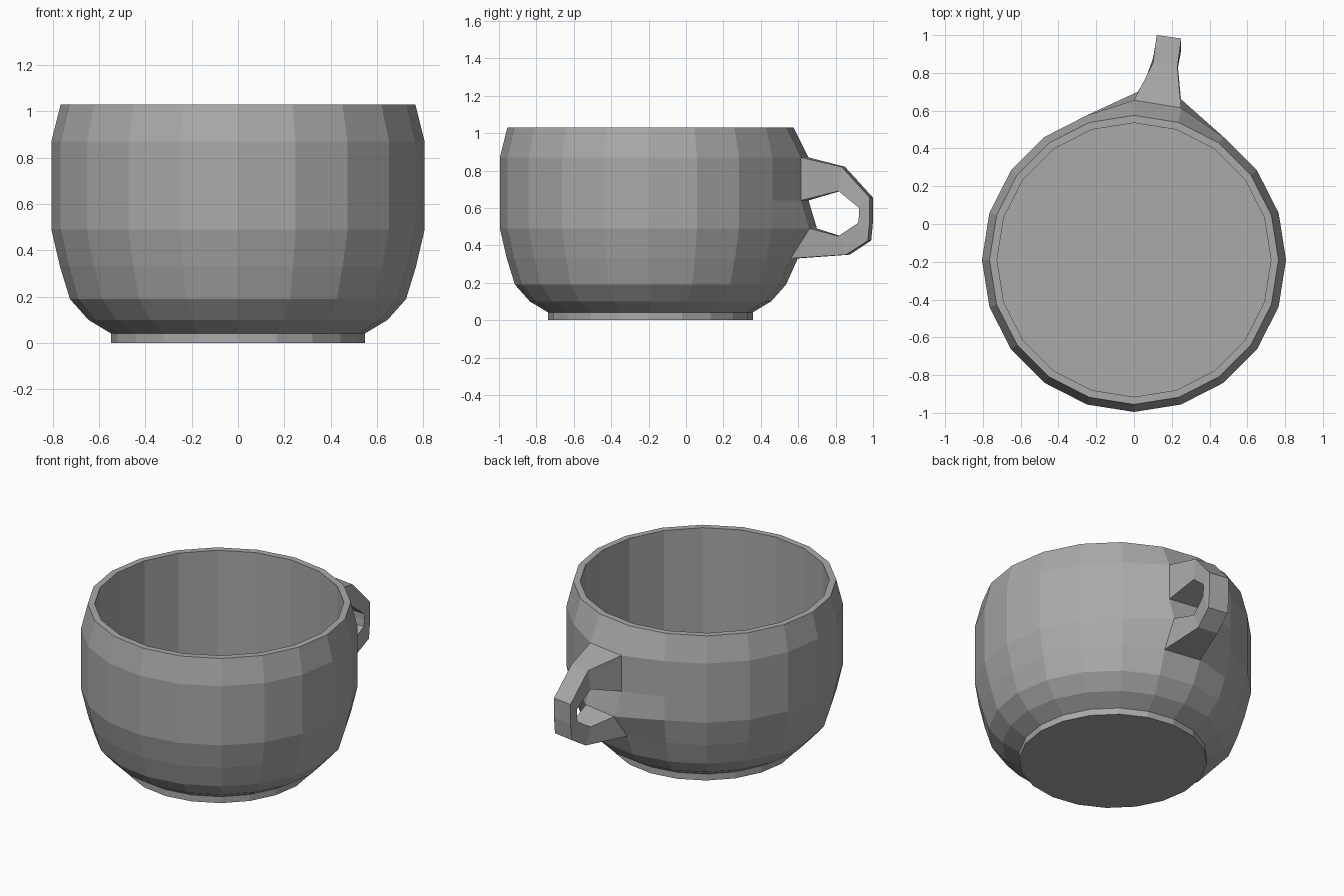
import bpy, bmesh
from math import cos, sin, tau

cube = bpy.data.objects.get("Cube")
if cube:
    bpy.data.objects.remove(cube)

SIDES = 20
CENTRE_Y = -0.19

grey = bpy.data.materials.new("grey_clay")
grey.use_nodes = True
grey.diffuse_color = (0.4, 0.4, 0.4, 1)
grey.node_tree.nodes["Principled BSDF"].inputs["Base Color"].default_value = grey.diffuse_color


def add_ring(bm, radius, z):
    return [bm.verts.new((radius * cos(tau * i / SIDES),
                          CENTRE_Y + radius * sin(tau * i / SIDES), z))
            for i in range(SIDES)]


def bridge(bm, a, b):
    n = len(a)
    return [bm.faces.new((a[i], a[(i + 1) % n], b[(i + 1) % n], b[i])) for i in range(n)]


def finish(bm, name):
    bmesh.ops.recalc_face_normals(bm, faces=bm.faces[:])
    mesh = bpy.data.meshes.new(name)
    bm.to_mesh(mesh)
    bm.free()
    mesh.materials.append(grey)
    obj = bpy.data.objects.new(name, mesh)
    bpy.context.collection.objects.link(obj)


# Cup wall: outside from the base up, over the rim, then straight down inside
profile = [(0.545, 0.04), (0.645, 0.1), (0.725, 0.19), (0.768, 0.33), (0.805, 0.49),
           (0.805, 0.64), (0.805, 0.87), (0.765, 1.03), (0.725, 1.03), (0.725, 0.21)]
LOW, LOW_TOP, HIGH, HIGH_TOP = 3, 4, 5, 6
bm = bmesh.new()
rings = [add_ring(bm, r, z) for r, z in profile]
bands = [bridge(bm, a, b) for a, b in zip(rings, rings[1:])]
bm.faces.new(rings[0])
bm.faces.new(rings[-1])

# Wall is pulled out where the handle grows from it
RIGHT, LEFT = 4, 5
for level, pull in ((LOW, 0.02), (LOW_TOP, 0.085), (HIGH, 0.04), (HIGH_TOP, 0.04)):
    for column in (RIGHT, LEFT):
        rings[level][column].co.y += pull
rings[LOW_TOP][LEFT].co.x += 0.02

# Handle: four-sided sections swept from the upper opening to the lower one
bmesh.ops.delete(bm, geom=[bands[HIGH][RIGHT], bands[LOW][RIGHT]], context='FACES_ONLY')
# outer y, outer z, inner y, inner z, x of the narrow side
path = [(0.85, 0.82, 0.825, 0.69, 0.10),
        (1.00, 0.655, 0.935, 0.60, 0.12),
        (1.00, 0.53, 0.935, 0.56, 0.12),
        (0.99, 0.425, 0.93, 0.52, 0.12),
        (0.875, 0.35, 0.825, 0.45, 0.10)]
previous = [rings[HIGH_TOP][LEFT], rings[HIGH_TOP][RIGHT],
            rings[HIGH][RIGHT], rings[HIGH][LEFT]]
for outer_y, outer_z, inner_y, inner_z, x in path:
    section = [bm.verts.new(co) for co in (
        (x, outer_y, outer_z), (x + 0.13, outer_y - 0.018, outer_z),
        (x + 0.13, inner_y - 0.01, inner_z), (x, inner_y, inner_z))]
    bridge(bm, previous, section)
    previous = section
bridge(bm, previous, [rings[LOW][LEFT], rings[LOW][RIGHT],
                      rings[LOW_TOP][RIGHT], rings[LOW_TOP][LEFT]])
finish(bm, "cup_and_handle")

# Foot disc
bm = bmesh.new()
bottom, top = add_ring(bm, 0.547, 0), add_ring(bm, 0.547, 0.045)
bridge(bm, bottom, top)
bm.faces.new(bottom)
bm.faces.new(top)
finish(bm, "foot")
